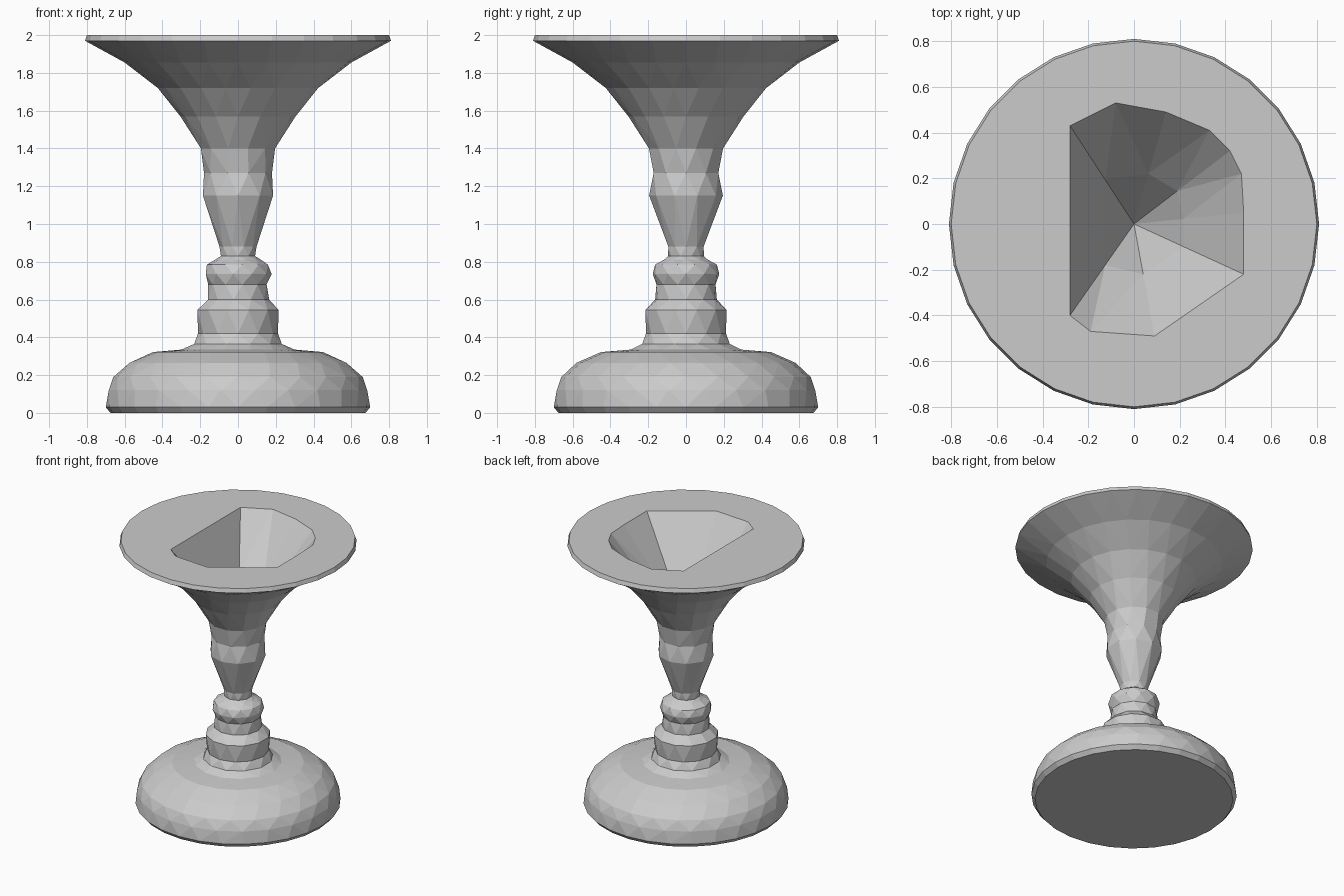
import bpy, bmesh
from math import cos, sin, pi, atan2

if "Cube" in bpy.data.objects:
    bpy.data.objects.remove(bpy.data.objects["Cube"])

TAU = 2 * pi


def circle(bm, r, z, n, turn=0.0):
    """Ring of n vertices, turned by a fraction of one side."""
    return [bm.verts.new((r * cos(TAU * (i + turn) / n), r * sin(TAU * (i + turn) / n), z))
            for i in range(n)]


def outline(bm, pts, scale, z):
    return [bm.verts.new((x * scale, y * scale, z)) for x, y in pts]


def stitch(bm, a, b):
    """Join two rings of any side counts with triangles, matched by angle."""
    def prepare(ring):
        pairs = sorted(((atan2(v.co.y, v.co.x) % TAU, v) for v in ring), key=lambda p: p[0])
        return pairs + [(pairs[0][0] + TAU, pairs[0][1])]
    a, b = prepare(a), prepare(b)
    i = j = 0
    while i < len(a) - 1 or j < len(b) - 1:
        step_a = j == len(b) - 1 or (i < len(a) - 1 and
                                     a[i][0] + a[i + 1][0] <= b[j][0] + b[j + 1][0])
        if step_a:
            bm.faces.new((a[i][1], a[i + 1][1], b[j][1]))
            i += 1
        else:
            bm.faces.new((a[i][1], b[j + 1][1], b[j][1]))
            j += 1


def shell(bm, rows):
    """Stack of rings (radius, height, sides, turn); returns the ring list."""
    rings = [circle(bm, *row) for row in rows]
    for lo, hi in zip(rings, rings[1:]):
        stitch(bm, lo, hi)
    return rings


def finish(bm, name):
    me = bpy.data.meshes.new(name)
    bm.to_mesh(me)
    bm.free()
    bpy.context.collection.objects.link(bpy.data.objects.new(name, me))


foot_top = (0.30, 0.335, 14, 0)
neck = (0.095, 0.83, 10, 0.5)

# Rounded foot with a flat underside
bm = bmesh.new()
rings = shell(bm, [(0.675, 0.0, 28, 0), (0.70, 0.03, 28, 0), (0.69, 0.12, 24, 0.5),
                   (0.66, 0.19, 24, 0), (0.58, 0.265, 22, 0.5), (0.45, 0.322, 20, 0),
                   foot_top])
bm.faces.new(rings[0][::-1])
finish(bm, "foot")

# Turned knops between foot and bowl
bm = bmesh.new()
shell(bm, [foot_top, (0.24, 0.365, 12, 0.5), (0.212, 0.42, 12, 0),
           (0.222, 0.545, 12, 0.5), (0.165, 0.60, 11, 0), (0.158, 0.68, 11, 0.5),
           (0.178, 0.735, 11, 0), (0.165, 0.785, 11, 0.5), (0.12, 0.812, 10, 0), neck])
finish(bm, "stem_knops")

# Flared bowl with a flat rim and an irregular hollow
hole = [(0.48, 0.05), (0.47, 0.22), (0.42, 0.32), (0.33, 0.41), (0.14, 0.49), (-0.08, 0.53),
        (-0.28, 0.43), (-0.28, 0.2), (-0.28, 0.0), (-0.28, -0.2), (-0.28, -0.40),
        (-0.19, -0.47), (0.09, -0.49), (0.285, -0.355), (0.48, -0.22)]
bm = bmesh.new()
rings = shell(bm, [neck, (0.098, 0.88, 10, 0), (0.195, 1.15, 10, 0.5), (0.18, 1.27, 10, 0),
                   (0.203, 1.40, 12, 0.5), (0.305, 1.57, 16, 0), (0.43, 1.72, 20, 0.5),
                   (0.60, 1.855, 24, 0), (0.81, 1.97, 28, 0), (0.80, 2.0, 28, 0)])
rim = outline(bm, hole, 1.0, 2.0)
mid = outline(bm, hole[::2], 0.45, 1.64)
stitch(bm, rings[-1], rim)
stitch(bm, rim, mid)
tip = bm.verts.new((0, 0, 1.3))
for k, v in enumerate(mid):
    bm.faces.new((v, mid[(k + 1) % len(mid)], tip))
bmesh.ops.recalc_face_normals(bm, faces=bm.faces)
finish(bm, "bowl")
